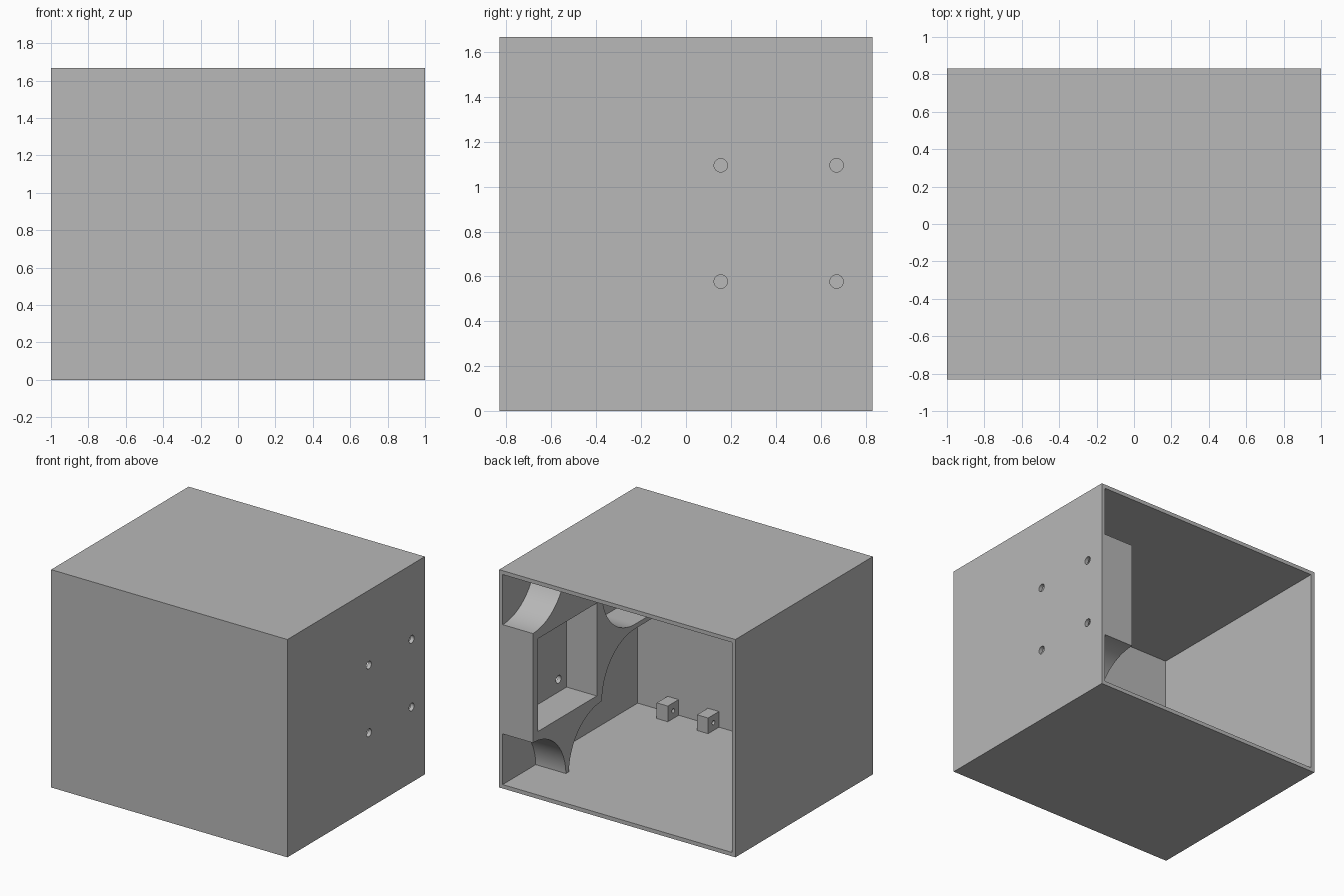
import bpy, bmesh
from math import sin, cos, pi, radians
from mathutils import Matrix, Vector

if "Cube" in bpy.data.objects:
    bpy.data.objects.remove(bpy.data.objects["Cube"], do_unlink=True)

DEPTH, HEIGHT, WALL = 1.662, 1.667, 0.03
BACK = DEPTH / 2

grey = bpy.data.materials.new("plain_grey")
grey.use_nodes = True
colour = (0.48, 0.48, 0.48, 1)
grey.diffuse_color = colour
grey.node_tree.nodes["Principled BSDF"].inputs["Base Color"].default_value = colour


def finish(bm, name):
    bmesh.ops.recalc_face_normals(bm, faces=bm.faces)
    mesh = bpy.data.meshes.new(name)
    bm.to_mesh(mesh)
    bm.free()
    mesh.materials.append(grey)
    obj = bpy.data.objects.new(name, mesh)
    bpy.context.collection.objects.link(obj)
    return obj


def box(name, low, high):
    low, high = Vector(low), Vector(high)
    bm = bmesh.new()
    place = Matrix.Translation((low + high) / 2) @ Matrix.Diagonal((high - low).to_4d())
    bmesh.ops.create_cube(bm, size=1, matrix=place)
    return finish(bm, name)


def pin(x, y, z, radius, length):
    """Cylinder along x, used for drilling."""
    bm = bmesh.new()
    place = Matrix.Translation((x, y, z)) @ Matrix.Rotation(pi / 2, 4, "Y")
    bmesh.ops.create_cone(bm, cap_ends=True, segments=32, radius1=radius,
                          radius2=radius, depth=length, matrix=place)
    return finish(bm, "drill")


def activate(obj):
    bpy.ops.object.select_all(action="DESELECT")
    obj.select_set(True)
    bpy.context.view_layer.objects.active = obj


def cut(obj, cutter):
    cutter.hide_render = True
    mod = obj.modifiers.new("cut", "BOOLEAN")
    mod.operation, mod.solver, mod.object = "DIFFERENCE", "EXACT", cutter
    activate(obj)
    bpy.ops.object.modifier_apply(modifier=mod.name)
    bpy.data.objects.remove(cutter, do_unlink=True)


def smooth(obj):
    activate(obj)
    bpy.ops.object.shade_smooth_by_angle(angle=radians(30))


# Open-backed case
case = box("case", (-1, -BACK, 0), (1, BACK, HEIGHT))
cut(case, box("cavity", (-1 + WALL, -BACK + WALL, WALL),
              (1 - WALL, BACK + 0.2, HEIGHT - WALL)))

# Square pattern of four screw holes in the side wall
MID_Y, MID_Z = 0.413, 0.836
for sy in (-1, 1):
    for sz in (-1, 1):
        cut(case, pin(1, MID_Y + sy * 0.258, MID_Z + sz * 0.259, 0.03, 0.2))
smooth(case)

# Side mount: square block with tapering arms to floor, ceiling and front
HALF = BACK - MID_Y
R = 0.4
STEPS = 24


def arc(cy, cz, start, end):
    angles = [radians(start + (end - start) * i / STEPS) for i in range(STEPS + 1)]
    return [(cy + R * cos(a), cz + R * sin(a)) for a in angles]


far = HALF + R
front = -BACK + WALL / 2 - MID_Y
tip = HALF - R
profile = (arc(HALF, far, 270, 180) + arc(-HALF, far, 0, -90)
           + arc(-far, HALF, 0, -90) + [(front, tip), (front, -tip)]
           + arc(-far, -HALF, 90, 0) + arc(-HALF, -far, 90, 0)
           + arc(HALF, -far, 180, 90))
MOUNT_X = 0.715
bm = bmesh.new()
verts = [bm.verts.new((MOUNT_X, MID_Y + y, MID_Z + z)) for y, z in profile]
bmesh.ops.remove_doubles(bm, verts=verts, dist=0.0005)
face = bm.faces.new([v for v in verts if v.is_valid])
extruded = bmesh.ops.extrude_face_region(bm, geom=[face])["geom"]
bmesh.ops.translate(bm, vec=(1 - WALL / 2 - MOUNT_X, 0, 0),
                    verts=[g for g in extruded if isinstance(g, bmesh.types.BMVert)])
mount = finish(bm, "side_mount")
POCKET = 0.355
cut(mount, box("pocket", (0.6, MID_Y - POCKET, MID_Z - POCKET),
               (1.1, MID_Y + POCKET, MID_Z + POCKET)))
smooth(mount)

# Two small drilled lugs on the floor against the front wall
for name, x in (("inner_lug", 0.329), ("outer_lug", 0.67)):
    lug = box(name, (x - 0.047, -BACK + WALL / 2, WALL / 2), (x + 0.047, -0.67, 0.15))
    cut(lug, pin(x, -0.735, 0.09, 0.016, 0.3))
    smooth(lug)
